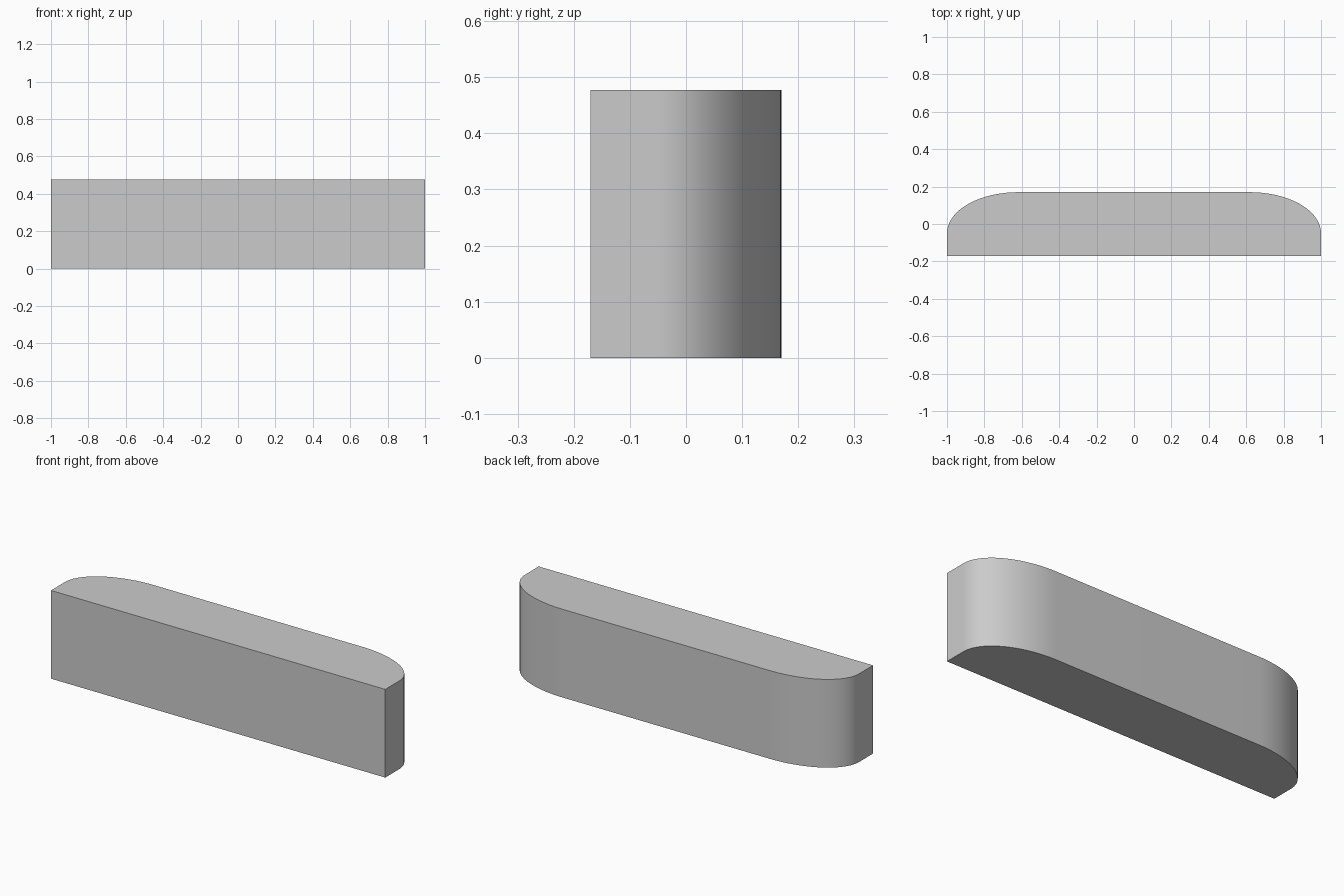
import bpy, bmesh
from math import sin, cos, pi, radians

if "Cube" in bpy.data.objects:
    bpy.data.objects.remove(bpy.data.objects["Cube"])

HALF_X, HALF_Y, HEIGHT = 1.0, 0.17, 0.477
CURVE_X, CURVE_Y = 0.38, 0.22   # radii of the rounded back corners
STEPS = 24

# Right half of the outline: square front corner, elliptical back corner
right = [(HALF_X, -HALF_Y)]
for i in range(STEPS + 1):
    a = pi / 2 * i / STEPS
    right.append((HALF_X - CURVE_X + CURVE_X * cos(a),
                  HALF_Y - CURVE_Y + CURVE_Y * sin(a)))
outline = right + [(-x, y) for x, y in reversed(right)]

# Extrude the outline upward into a solid block
bm = bmesh.new()
base = bm.faces.new([bm.verts.new((x, y, 0)) for x, y in outline])
top = bmesh.ops.extrude_face_region(bm, geom=[base], use_keep_orig=True)
bmesh.ops.translate(bm, vec=(0, 0, HEIGHT),
                    verts=[v for v in top["geom"] if isinstance(v, bmesh.types.BMVert)])
bmesh.ops.recalc_face_normals(bm, faces=bm.faces)
mesh = bpy.data.meshes.new("rounded_block")
bm.to_mesh(mesh)
bm.free()

block = bpy.data.objects.new("rounded_block", mesh)
bpy.context.collection.objects.link(block)
bpy.context.view_layer.objects.active = block
block.select_set(True)
bpy.ops.object.shade_smooth_by_angle(angle=radians(30))
